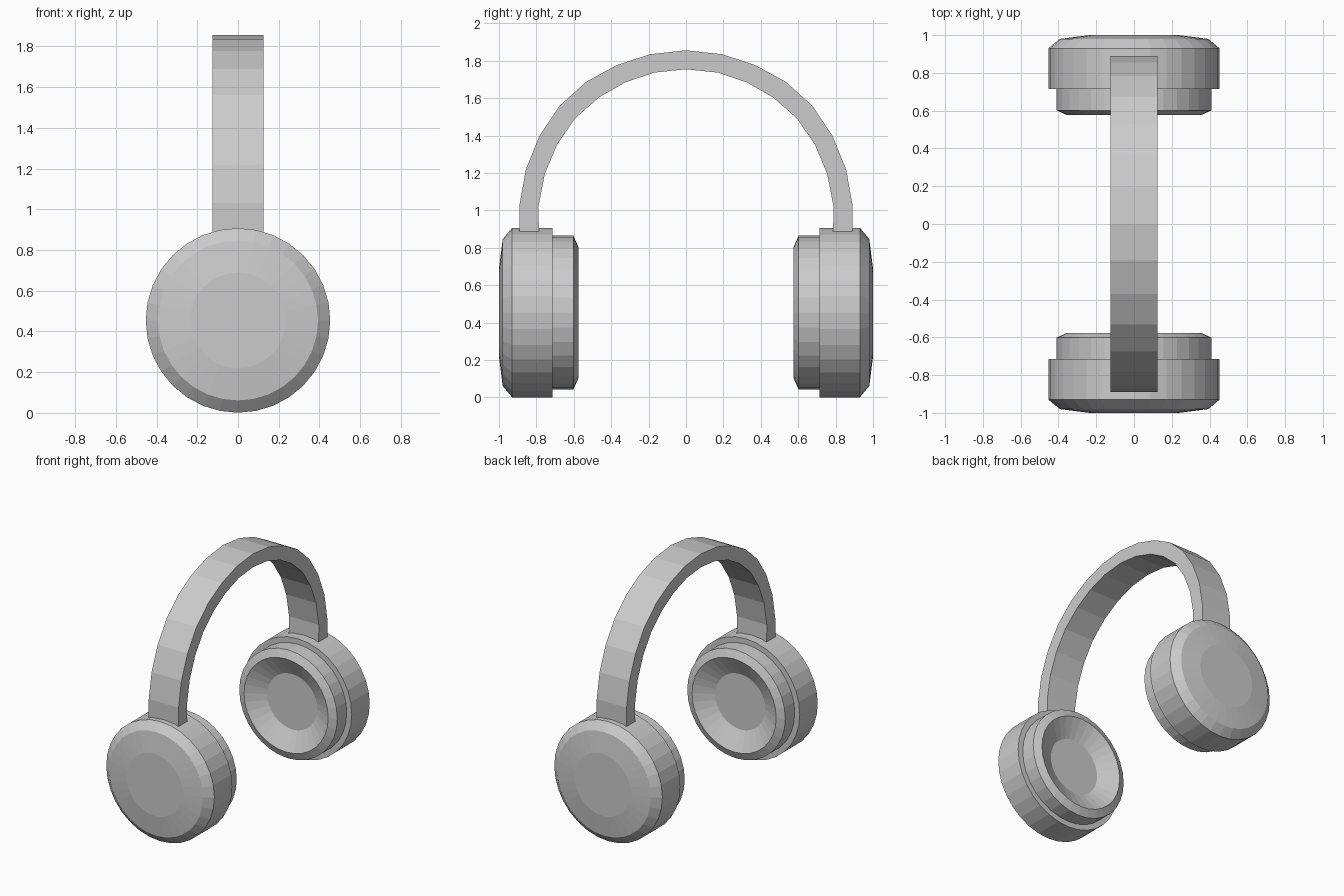
import bpy, bmesh, math

if "Cube" in bpy.data.objects:
    bpy.data.objects.remove(bpy.data.objects["Cube"])

CUP_Z = 0.454
SEGMENTS = 32


def finish(name, bm):
    bmesh.ops.recalc_face_normals(bm, faces=bm.faces)
    mesh = bpy.data.meshes.new(name)
    bm.to_mesh(mesh)
    bm.free()
    obj = bpy.data.objects.new(name, mesh)
    bpy.context.collection.objects.link(obj)
    return obj


def lathe_y(name, profile, side):
    """Revolve (radius, y) points around the ear axis and cap both ends."""
    bm = bmesh.new()
    rings = []
    for r, y in profile:
        rings.append([bm.verts.new((r * math.sin(a), side * y, CUP_Z + r * math.cos(a)))
                      for a in (2 * math.pi * i / SEGMENTS for i in range(SEGMENTS))])
    for a, b in zip(rings, rings[1:]):
        for i in range(SEGMENTS):
            j = (i + 1) % SEGMENTS
            bm.faces.new((a[i], a[j], b[j], b[i]))
    bm.faces.new(rings[0])
    bm.faces.new(rings[-1])
    return finish(name, bm)


# Ear cups: outer shell and dished cushion on each side
shell = [(0.235, 1.0), (0.393, 0.98), (0.453, 0.93), (0.453, 0.715), (0.40, 0.715)]
cushion = [(0.40, 0.72), (0.411, 0.715), (0.411, 0.602), (0.353, 0.576), (0.21, 0.65)]
for side, label in ((-1, "near"), (1, "far")):
    lathe_y(label + "_ear_shell", shell, side)
    lathe_y(label + "_ear_cushion", cushion, side)

# Headband: half profiles (y, z) from foot to crown, mirrored into an arch
outer = [(0.89, 0.86), (0.89, 1.03), (0.856, 1.22), (0.783, 1.40), (0.675, 1.56),
         (0.533, 1.688), (0.37, 1.777), (0.193, 1.835), (0, 1.856)]
inner = [(0.785, 0.86), (0.79, 1.015), (0.755, 1.195), (0.69, 1.35), (0.595, 1.49),
         (0.465, 1.605), (0.325, 1.685), (0.17, 1.737), (0, 1.755)]


def arch(half):
    return half + [(-y, z) for y, z in reversed(half[:-1])]


bm = bmesh.new()
sections = []
for (yo, zo), (yi, zi) in zip(arch(outer), arch(inner)):
    corners = ((-0.125, yo, zo), (0.125, yo, zo), (0.125, yi, zi), (-0.125, yi, zi))
    sections.append([bm.verts.new(c) for c in corners])
for a, b in zip(sections, sections[1:]):
    for i in range(4):
        j = (i + 1) % 4
        bm.faces.new((a[i], a[j], b[j], b[i]))
bm.faces.new(sections[0])
bm.faces.new(sections[-1])
finish("headband", bm)
